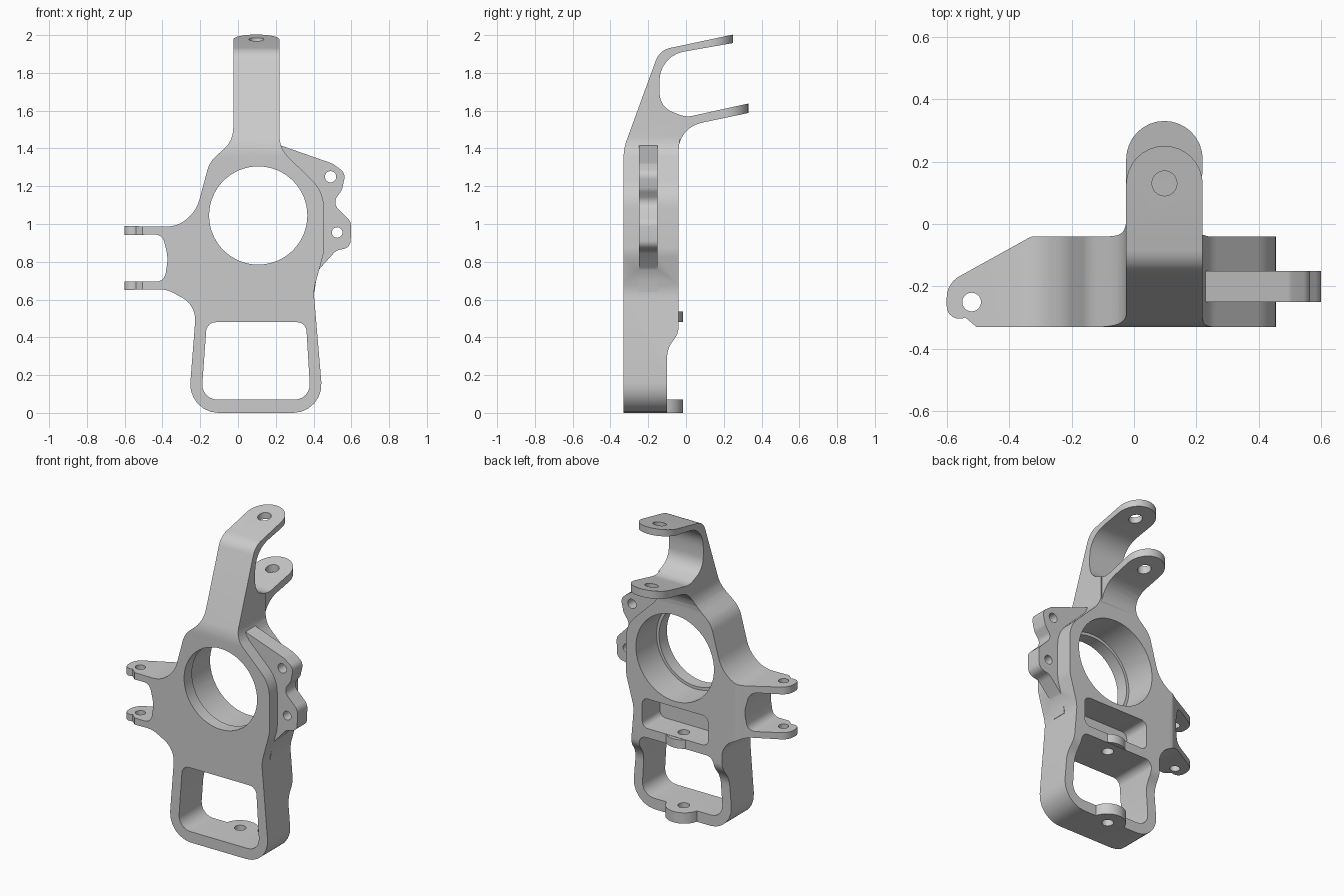
import bpy, bmesh, math
from mathutils import Vector

if "Cube" in bpy.data.objects:
    bpy.data.objects.remove(bpy.data.objects["Cube"])


def rounded(pts, steps=6):
    """Round each (u, v, radius) corner of a closed outline."""
    out = []
    for i, p in enumerate(pts):
        c = Vector(p[:2])
        r = p[2] if len(p) > 2 else 0
        if r == 0:
            out.append(tuple(c))
            continue
        da = Vector(pts[i - 1][:2]) - c
        db = Vector(pts[(i + 1) % len(pts)][:2]) - c
        half = da.angle(db) / 2
        t = min(r / math.tan(half), da.length * 0.48, db.length * 0.48)
        a, b = c + da.normalized() * t, c + db.normalized() * t
        rr = t * math.tan(half)
        m = c + (da.normalized() + db.normalized()).normalized() * rr / math.sin(half)
        va, vb = a - m, b - m
        ang = va.angle_signed(vb)
        for k in range(steps + 1):
            f = -ang * k / steps
            out.append((m.x + va.x * math.cos(f) - va.y * math.sin(f),
                        m.y + va.x * math.sin(f) + va.y * math.cos(f)))
    return out


def circle(u, v, r, n=32):
    return [(u + r * math.cos(2 * math.pi * i / n), v + r * math.sin(2 * math.pi * i / n)) for i in range(n)]


def prism(name, pts, axis, lo, hi):
    """Extrude a 2D outline along an axis."""
    place = {'x': lambda u, v, d: (d, u, v), 'y': lambda u, v, d: (u, d, v), 'z': lambda u, v, d: (u, v, d)}[axis]
    bm = bmesh.new()
    a = [bm.verts.new(place(p[0], p[1], lo)) for p in pts]
    b = [bm.verts.new(place(p[0], p[1], hi)) for p in pts]
    n = len(pts)
    bm.faces.new(a)
    bm.faces.new(b[::-1])
    for i in range(n):
        bm.faces.new((a[i], b[i], b[(i + 1) % n], a[(i + 1) % n]))
    bmesh.ops.recalc_face_normals(bm, faces=bm.faces)
    me = bpy.data.meshes.new(name)
    bm.to_mesh(me)
    bm.free()
    ob = bpy.data.objects.new(name, me)
    bpy.context.collection.objects.link(ob)
    return ob


def combine(ob, other, op):
    mod = ob.modifiers.new("bool", 'BOOLEAN')
    mod.operation, mod.solver, mod.object = op, 'EXACT', other
    bpy.context.view_layer.objects.active = ob
    bpy.ops.object.modifier_apply(modifier=mod.name)
    bpy.data.objects.remove(other)


# Front outline: neck, ring, left clevis and lower frame
front = rounded([
    (-0.025, 2.05), (-0.025, 1.44, .15), (-0.15, 1.33, .15), (-0.22, 1.07, .2), (-0.32, 0.985, .2),
    (-0.65, 0.99), (-0.65, 0.94), (-0.40, 0.945, .05), (-0.37, 0.82, .2), (-0.39, 0.695, .05),
    (-0.65, 0.695), (-0.65, 0.65), (-0.38, 0.655, .15), (-0.22, 0.57, .15), (-0.265, 0, .15),
    (0.455, 0, .15), (0.40, 0.65, .2), (0.455, 0.85, .2), (0.455, 1.17, .2),
    (0.22, 1.40, .15), (0.22, 2.05)])
knuckle = prism("knuckle_body", front, 'y', -0.5, 0.5)

# Side outline: thick body rising to two forked arms
side = rounded([
    (-0.33, 0), (-0.10, 0), (-0.10, 0.34, .15), (-0.04, 0.42, .1), (-0.04, 1.51, .15),
    (0.35, 1.592), (0.34, 1.64), (0.0, 1.565, .12), (-0.14, 1.62, .12), (-0.14, 1.89, .17),
    (0.26, 1.96), (0.25, 2.003), (-0.14, 1.92, .10), (-0.33, 1.40, .25)])
combine(knuckle, prism("side_shape", side, 'x', -0.7, 0.7), 'INTERSECT')


def arm_end(y_end):
    cx, r = 0.0975, 0.1225
    return [(cx + r * math.cos(math.pi * (1 - i / 16)), y_end - r + r * math.sin(math.pi * i / 16)) for i in range(17)]


# Plan outlines round the arm ends and taper the clevis
plan_low = rounded([(-0.60, -0.33, .08), (-0.60, -0.19, .08), (-0.32, -0.035, .1), (-0.025, -0.035, .04)]) \
    + arm_end(0.33) + rounded([(0.22, -0.035, .04), (0.47, -0.035), (0.47, -0.34), (-0.53, -0.34)])
plan_low = [p for p in plan_low if p[1] > -0.335]
plan_low += [(0.47, -0.334), (-0.5, -0.334)]
plan_high = [(-0.03, -0.34), (-0.03, 0.1)] + arm_end(0.25) + [(0.23, 0.1), (0.23, -0.34)]
clip = prism("plan_shape", plan_low, 'z', -0.1, 1.72)
combine(clip, prism("plan_high", plan_high, 'z', 1.70, 2.1), 'UNION')
combine(knuckle, clip, 'INTERSECT')

# Caliper mounting flange on the right
flange = rounded([
    (0.20, 1.425), (0.50, 1.32, .05), (0.57, 1.27, .05), (0.55, 1.18, .06), (0.50, 1.11, .06),
    (0.60, 1.01, .06), (0.595, 0.875, .06), (0.52, 0.86, .06), (0.42, 0.75, .1), (0.405, 0.64), (0.37, 0.64)])
combine(knuckle, prism("caliper_flange", flange, 'y', -0.25, -0.15), 'UNION')


# Everything removed: window, rear pocket, bearing bore, bolt holes
window = rounded([(-0.165, 0.48, .05), (-0.195, 0.07, .08), (0.385, 0.07, .08), (0.36, 0.48, .05)])
pocket = rounded([(-0.13, 0.54, .04), (-0.13, 0.73, .04), (0.34, 0.73, .04), (0.34, 0.54, .04)])
combine(knuckle, prism("window_cut", window, 'y', -0.5, 0.5), 'DIFFERENCE')
combine(knuckle, prism("pocket_cut", pocket, 'y', -0.22, 0.5), 'DIFFERENCE')

# Rear bolt lugs above and below the window
lug = [(0.0, -0.2)] + [(0.1 + 0.11 * math.cos(math.pi * (1 - i / 16)), -0.125 + 0.11 * math.sin(math.pi * i / 16))
                       for i in range(17)] + [(0.2, -0.2)]
for name, lo, hi in (("lower_lug", 0.0, 0.07), ("upper_lug", 0.482, 0.538)):
    combine(knuckle, prism(name, lug, 'z', lo, hi), 'UNION')

for u, v, r, axis, lo, hi in (
        (0.107, 1.045, 0.26, 'y', -0.5, 0.2), (0.107, 1.045, 0.278, 'y', -0.25, 0.2),
        (0.49, 1.25, 0.03, 'y', -0.5, 0.2), (0.525, 0.955, 0.028, 'y', -0.3, 0.2),
        (-0.52, -0.25, 0.03, 'z', 0.6, 1.1),
        (0.0975, 0.13, 0.04, 'z', 1.8, 2.1), (0.0975, 0.21, 0.04, 'z', 1.45, 1.75),
        (0.1, -0.12, 0.035, 'z', -0.1, 0.6)):
    combine(knuckle, prism("hole_cut", circle(u, v, r, 64 if r > 0.1 else 24), axis, lo, hi), 'DIFFERENCE')

bpy.ops.object.select_all(action='DESELECT')
knuckle.select_set(True)
bpy.context.view_layer.objects.active = knuckle
bpy.ops.object.shade_smooth_by_angle(angle=math.radians(30))
